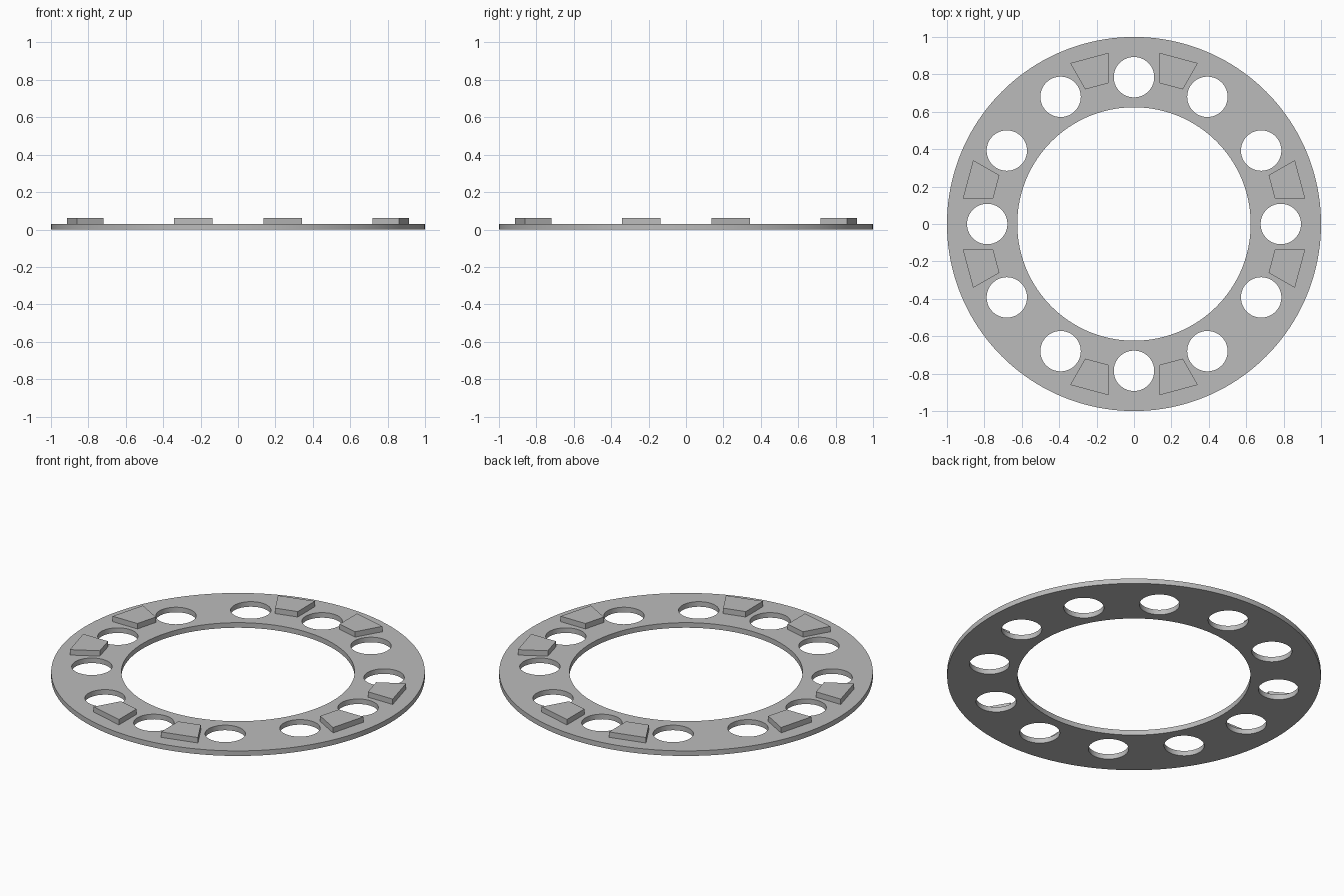
import bpy
import bmesh
from math import cos, sin, pi

cube = bpy.data.objects.get("Cube")
if cube:
    bpy.data.objects.remove(cube)

grey = bpy.data.materials.new("plain grey")
grey.use_nodes = True
colour = (0.5, 0.5, 0.5, 1)
grey.diffuse_color = colour
grey.node_tree.nodes["Principled BSDF"].inputs["Base Color"].default_value = colour

THICK = 0.03


def circle(radius, cx=0, cy=0, steps=64):
    angles = [2 * pi * i / steps for i in range(steps)]
    return [(cx + radius * cos(a), cy + radius * sin(a)) for a in angles]


def plate(name, outlines, bottom, height):
    """Extrude closed outlines; inner outlines become holes."""
    curve = bpy.data.curves.new(name, "CURVE")
    curve.dimensions = "2D"
    curve.fill_mode = "BOTH"
    curve.extrude = height / 2
    for outline in outlines:
        spline = curve.splines.new("POLY")
        spline.points.add(len(outline) - 1)
        for point, (x, y) in zip(spline.points, outline):
            point.co = (x, y, 0, 1)
        spline.use_cyclic_u = True
    helper = bpy.data.objects.new(name + " outline", curve)
    bpy.context.collection.objects.link(helper)
    mesh = bpy.data.meshes.new_from_object(
        helper.evaluated_get(bpy.context.evaluated_depsgraph_get()))
    bpy.data.objects.remove(helper)

    # Weld the caps to the walls
    bm = bmesh.new()
    bm.from_mesh(mesh)
    bmesh.ops.remove_doubles(bm, verts=bm.verts, dist=0.0001)
    bmesh.ops.translate(bm, verts=bm.verts, vec=(0, 0, bottom + height / 2))
    bmesh.ops.recalc_face_normals(bm, faces=bm.faces)
    bm.to_mesh(mesh)
    bm.free()
    mesh.materials.clear()
    mesh.materials.append(grey)
    obj = bpy.data.objects.new(name, mesh)
    bpy.context.collection.objects.link(obj)
    bpy.ops.object.select_all(action="DESELECT")
    obj.select_set(True)
    bpy.context.view_layer.objects.active = obj
    bpy.ops.object.shade_smooth_by_angle(angle=pi / 6)


# Flat ring with a large opening and twelve round holes
holes = [circle(0.108, 0.785 * cos(i * pi / 6), 0.785 * sin(i * pi / 6))
         for i in range(12)]
plate("ring", [circle(1, steps=160), circle(0.624, steps=160)] + holes, 0, THICK)

# Tapered blocks in pairs beside the four axis holes
block = [(0.137, 0.915), (0.341, 0.86), (0.261, 0.72), (0.137, 0.753)]
for quarter in range(4):
    c, s = round(cos(quarter * pi / 2)), round(sin(quarter * pi / 2))
    for side, label in ((1, "a"), (-1, "b")):
        outline = [(side * x * c - y * s, side * x * s + y * c) for x, y in block]
        plate(f"block_{quarter + 1}{label}", [outline], THICK, 0.032)
